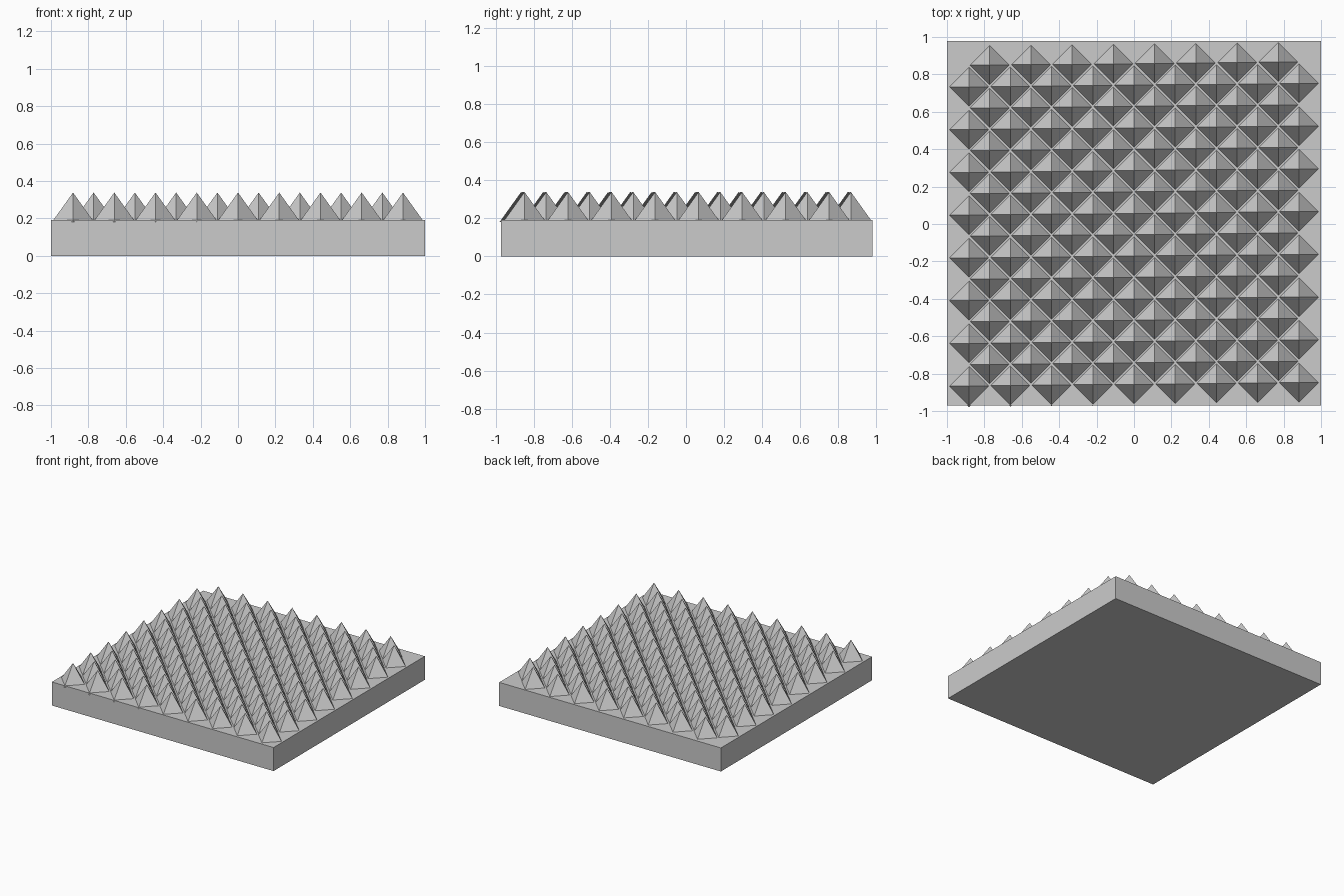
import bpy
import bmesh
from mathutils import Matrix, Vector

if "Cube" in bpy.data.objects:
    bpy.data.objects.remove(bpy.data.objects["Cube"])


def finish(bm, name):
    mesh = bpy.data.meshes.new(name)
    bm.to_mesh(mesh)
    bm.free()
    obj = bpy.data.objects.new(name, mesh)
    bpy.context.collection.objects.link(obj)
    return obj


# Flat base slab
SLAB_TOP = 0.192
Y_MIN, Y_MAX = -0.97, 0.979
bm = bmesh.new()
bmesh.ops.create_cube(bm, size=1)
bmesh.ops.scale(bm, vec=Vector((2, Y_MAX - Y_MIN, SLAB_TOP)), verts=bm.verts)
bmesh.ops.translate(bm, vec=Vector((0, (Y_MIN + Y_MAX) / 2, SLAB_TOP / 2)), verts=bm.verts)
finish(bm, "base_slab")

# Staggered rows of four-sided spikes, sunk slightly into the slab
RADIUS, BOTTOM, TIP = 0.113, 0.18, 0.338
PITCH_X, PITCH_Y = 0.2205, 0.2285
SLOPE = 0.0105  # each row climbs slightly towards +x


def spike_rows(name, columns, first_y):
    bm = bmesh.new()
    for row in range(8):
        for col in range(columns):
            x = (col - (columns - 1) / 2) * PITCH_X
            y = first_y + row * PITCH_Y + SLOPE * x
            spike = bmesh.ops.create_cone(
                bm, cap_ends=True, segments=4, radius1=RADIUS, radius2=0,
                depth=TIP - BOTTOM,
                matrix=Matrix.Translation((x, y, (TIP + BOTTOM) / 2)))
    return finish(bm, name)


spike_rows("spikes_long_rows", 9, -0.857)
spike_rows("spikes_short_rows", 8, -0.742)
